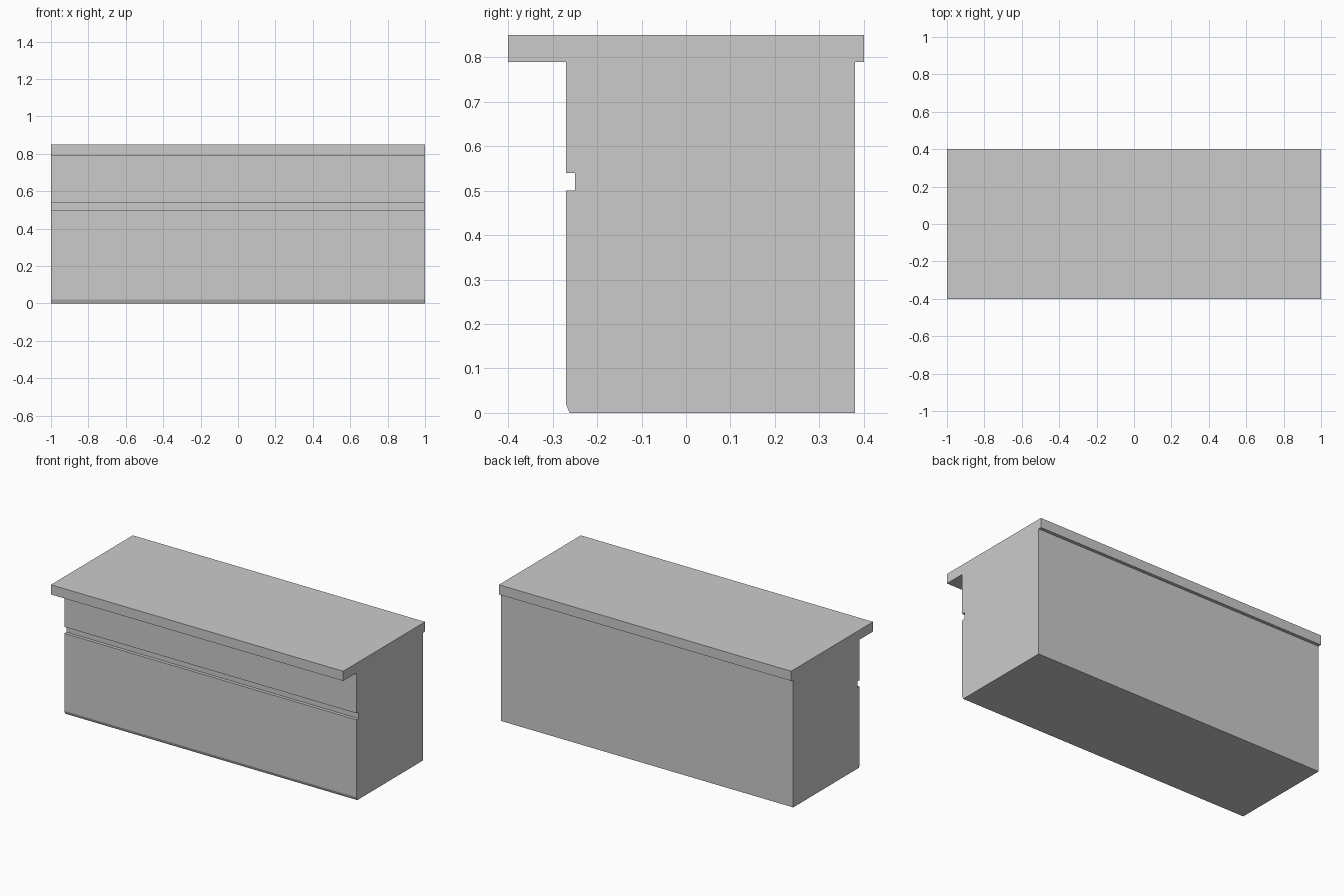
import bpy
import bmesh
from mathutils import Vector

cube = bpy.data.objects.get("Cube")
if cube:
    bpy.data.objects.remove(cube, do_unlink=True)

# Plain grey finish
GREY = (0.6, 0.6, 0.6, 1.0)
mat = bpy.data.materials.new("plain grey")
mat.use_nodes = True
mat.diffuse_color = GREY
bsdf = next(n for n in mat.node_tree.nodes if n.type == 'BSDF_PRINCIPLED')
bsdf.inputs["Base Color"].default_value = GREY

# Main dimensions
half_length = 1.0
front, back = -0.27, 0.38
top_front, top_back = -0.40, 0.40
top_under, height = 0.79, 0.85

# Side profile (y, z): chamfered foot, handle groove, overhanging worktop
profile = [
    (front + 0.008, 0), (back, 0), (back, top_under),
    (top_back, top_under), (top_back, height),
    (top_front, height), (top_front, top_under), (front, top_under),
    (front, 0.54), (front + 0.02, 0.54), (front + 0.02, 0.50), (front, 0.50),
    (front, 0.02),
]


def extrude_profile(name, points, half, material):
    """Sweep a closed side profile along x into a solid."""
    bm = bmesh.new()
    end = bm.faces.new([bm.verts.new((-half, y, z)) for y, z in points])
    swept = bmesh.ops.extrude_face_region(bm, geom=[end], use_keep_orig=True)
    moved = [g for g in swept["geom"] if isinstance(g, bmesh.types.BMVert)]
    bmesh.ops.translate(bm, verts=moved, vec=Vector((2 * half, 0, 0)))
    bmesh.ops.recalc_face_normals(bm, faces=bm.faces)
    mesh = bpy.data.meshes.new(name)
    bm.to_mesh(mesh)
    bm.free()
    mesh.materials.append(material)
    obj = bpy.data.objects.new(name, mesh)
    bpy.context.collection.objects.link(obj)
    return obj


# Counter cabinet with its worktop, one continuous section
extrude_profile("counter_cabinet", profile, half_length, mat)
